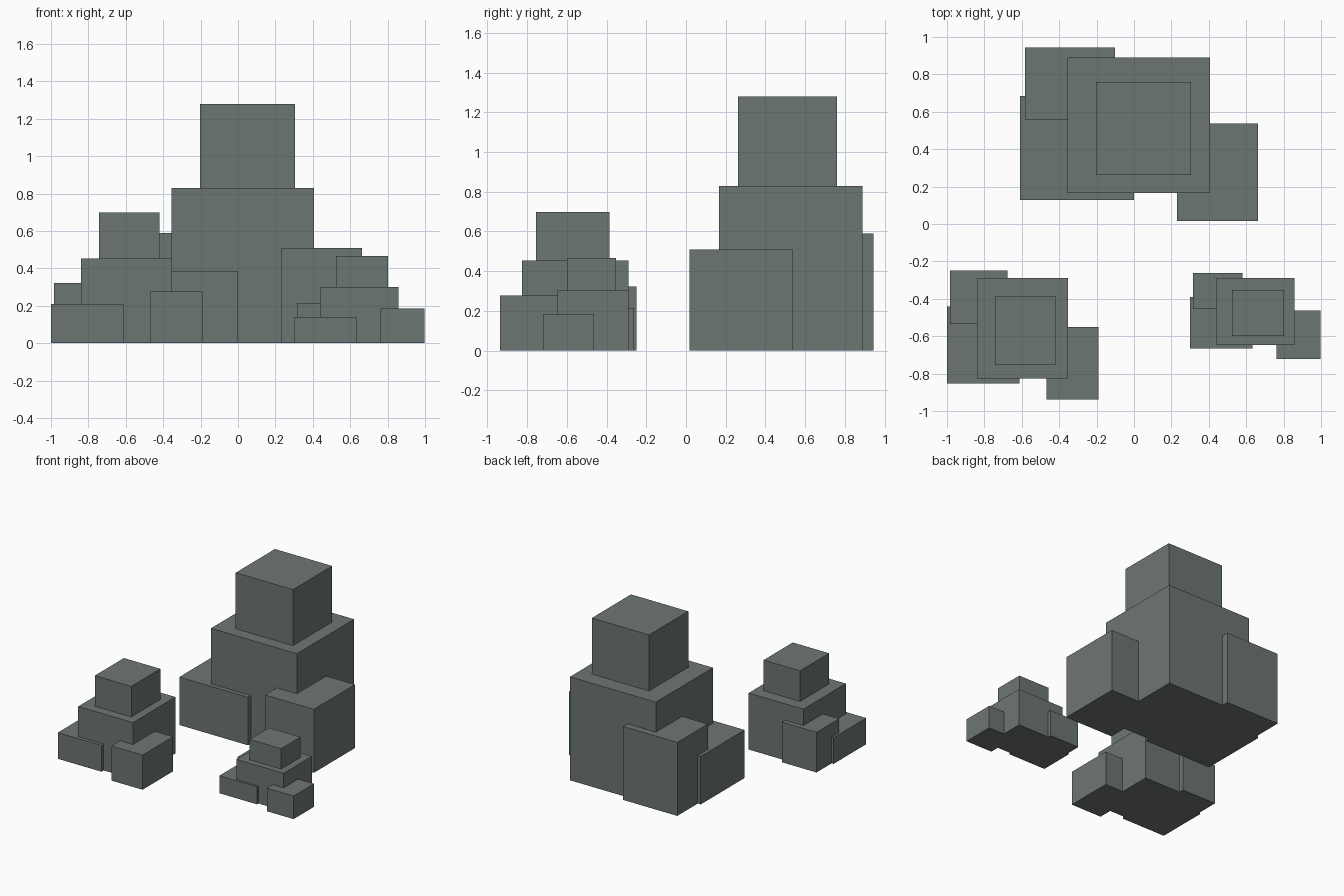
import bpy

if "Cube" in bpy.data.objects:
    bpy.data.objects.remove(bpy.data.objects["Cube"])

stone = bpy.data.materials.new("grey_green_stone")
stone.diffuse_color = (0.152, 0.181, 0.174, 1)
stone.use_nodes = True
stone.node_tree.nodes["Principled BSDF"].inputs["Base Color"].default_value = stone.diffuse_color

# Blocks of one rock pile, in units of its main block: x range, y range, z range
BLOCKS = {
    "main_block": ((-0.5, 0.5), (-0.5, 0.5), (0, 1)),
    "top_block": ((-0.302, 0.365), (-0.365, 0.321), (1, 1.541)),
    "left_block": ((-0.835, -0.035), (-0.55, 0.218), (0, 0.464)),
    "right_block": ((0.267, 0.835), (-0.705, 0.015), (0, 0.613)),
    "back_block": ((-0.8, -0.168), (0.041, 0.576), (0, 0.71)),
}

# Piles: centre (x, y) and main block size
PILES = {
    "large_rock": ((0.026, 0.527), (0.762, 0.724, 0.83)),
    "medium_rock": ((-0.596, -0.558), (0.485, 0.538, 0.453)),
    "small_rock": ((0.649, -0.468), (0.418, 0.359, 0.302)),
}


def add_block(name, centre, size, ranges):
    origin = (*centre, 0)
    low = [o + s * r[0] for o, s, r in zip(origin, size, ranges)]
    high = [o + s * r[1] for o, s, r in zip(origin, size, ranges)]
    bpy.ops.mesh.primitive_cube_add(
        size=1, location=[(a + b) / 2 for a, b in zip(low, high)])
    block = bpy.context.object
    block.name = name
    block.scale = [b - a for a, b in zip(low, high)]
    bpy.ops.object.transform_apply(location=False, rotation=False, scale=True)
    block.data.materials.append(stone)


for pile, (centre, size) in PILES.items():
    for part, ranges in BLOCKS.items():
        add_block(f"{pile}_{part}", centre, size, ranges)
